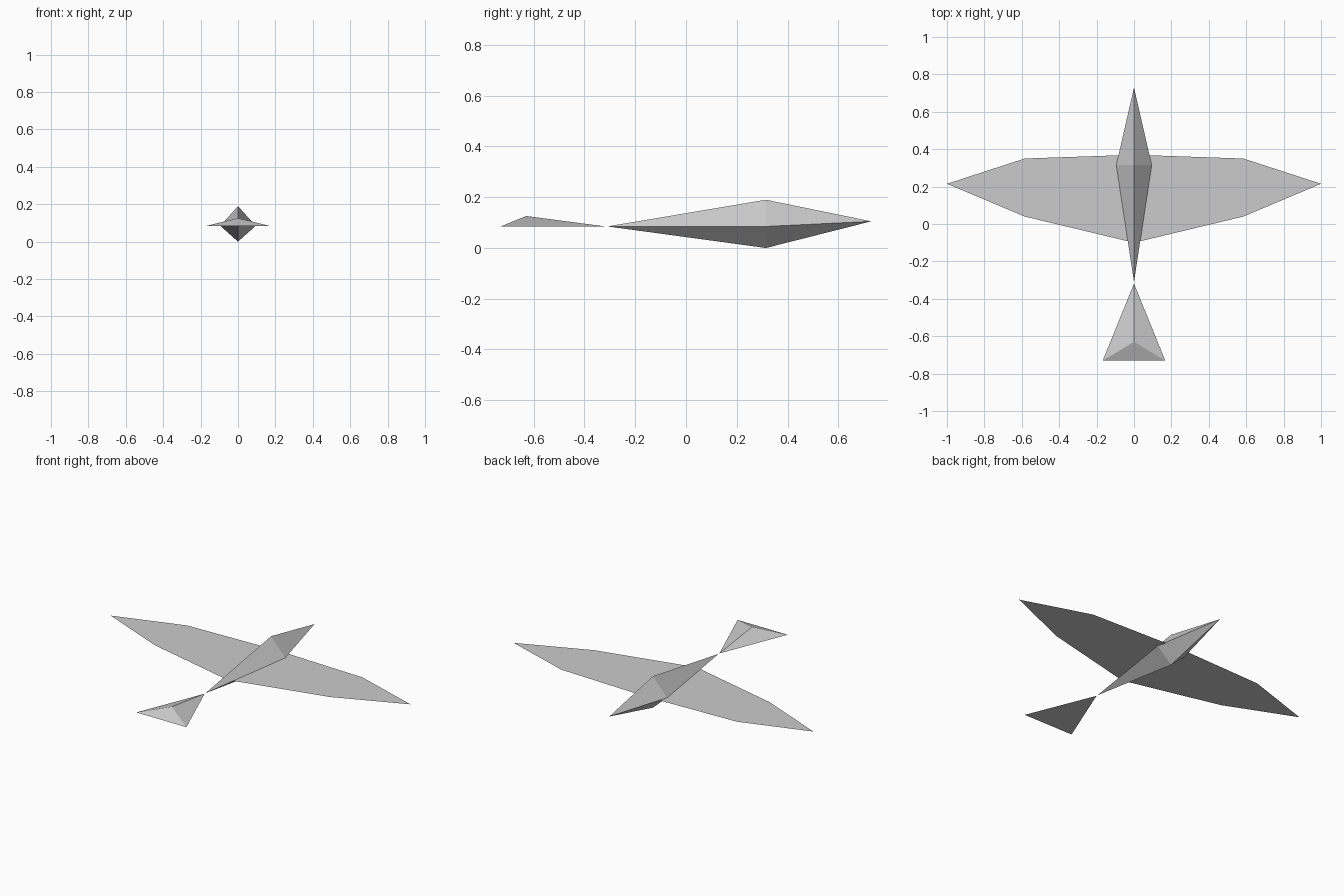
import bpy, bmesh

if "Cube" in bpy.data.objects:
    bpy.data.objects.remove(bpy.data.objects["Cube"])

Z = 0.085  # height of the wing plane

grey = bpy.data.materials.new("light_grey")
grey.diffuse_color = (0.6, 0.6, 0.6, 1)
grey.use_nodes = True
grey.node_tree.nodes["Principled BSDF"].inputs["Base Color"].default_value = grey.diffuse_color


def make(name, verts, faces):
    """Flat-shaded object with outward normals."""
    bm = bmesh.new()
    vs = [bm.verts.new(v) for v in verts]
    for f in faces:
        bm.faces.new([vs[i] for i in f])
    bmesh.ops.recalc_face_normals(bm, faces=bm.faces)
    if len(bm.faces) == 1 and next(iter(bm.faces)).normal.z < 0:
        bmesh.ops.reverse_faces(bm, faces=bm.faces)
    mesh = bpy.data.meshes.new(name)
    bm.to_mesh(mesh)
    bm.free()
    mesh.materials.append(grey)
    obj = bpy.data.objects.new(name, mesh)
    bpy.context.collection.objects.link(obj)
    return obj


# body: diamond ring joined to a beak point and a rear point
ring = [(0.095, 0.315, Z), (0, 0.315, 0.19), (-0.095, 0.315, Z), (0, 0.315, 0)]
sides = [(i, (i + 1) % 4, tip) for tip in (4, 5) for i in range(4)]
make("body", ring + [(0, 0.73, 0.105), (0, -0.31, Z)], sides)

# wings: one flat sheet, outline mirrored across x
half = [(0.585, 0.35), (1.0, 0.215), (0.585, 0.04)]
outline = [(0, 0.37)] + half + [(0, -0.10)] + [(-x, y) for x, y in reversed(half)]
make("wings", [(x, y, Z) for x, y in outline], [range(len(outline))])

# tail: shallow pyramid on a triangular base
make("tail",
     [(0, -0.318, Z), (-0.167, -0.73, Z), (0.167, -0.73, Z), (0, -0.63, 0.126)],
     [(0, 1, 2), (0, 1, 3), (1, 2, 3), (2, 0, 3)])
